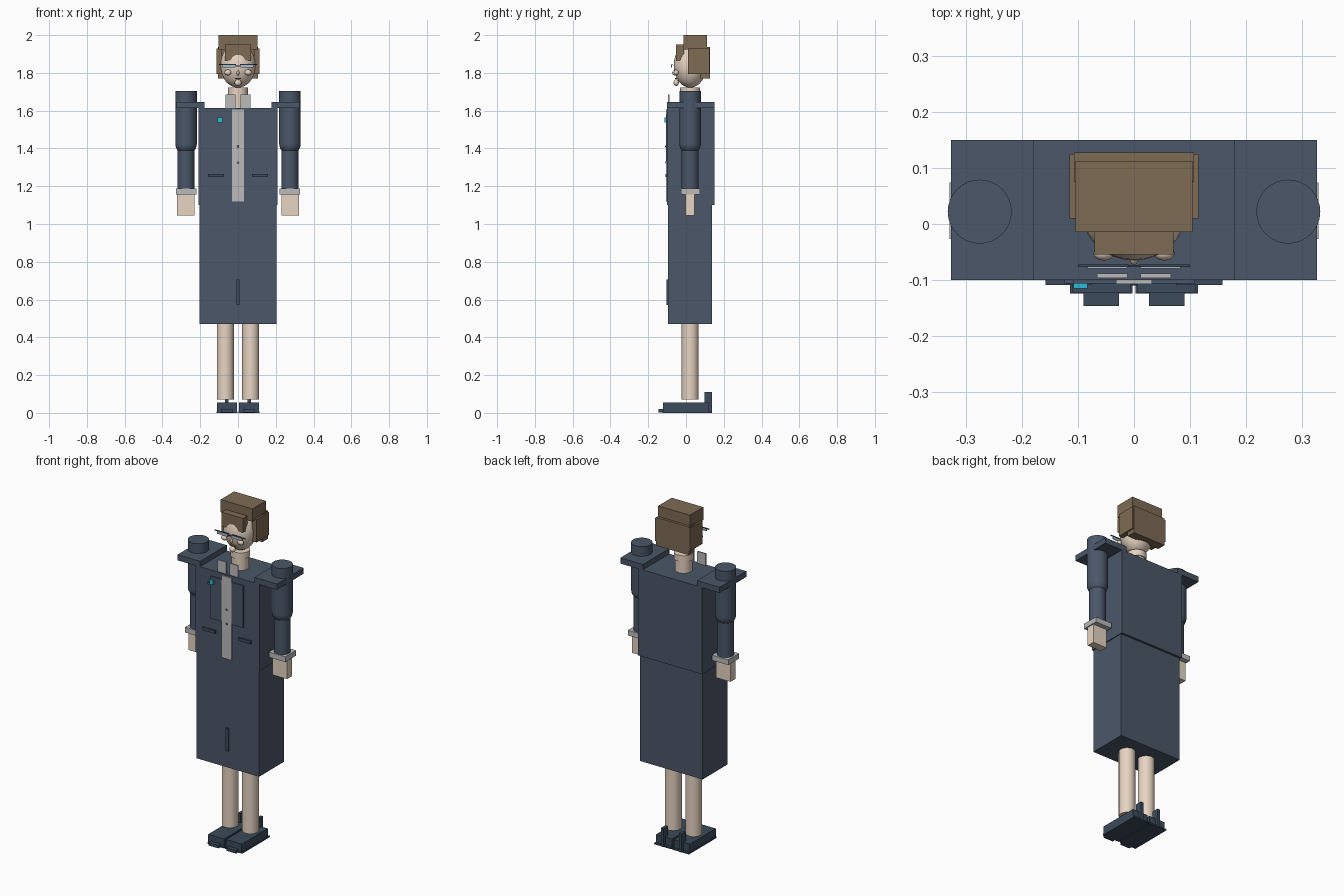
import bpy, math


def mat(name, *rgb):
    m = bpy.data.materials.new(name)
    m.diffuse_color = (*rgb, 1)
    return m


NAVY = mat("navy_cloth", 0.07, 0.095, 0.14)
DARK = mat("dark_leather", 0.045, 0.07, 0.105)
BROWN = mat("brown_hair", 0.21, 0.145, 0.09)
SKIN = mat("skin", 0.8, 0.66, 0.54)
SHIRT = mat("shirt_cloth", 0.5, 0.5, 0.5)
LENS = mat("lens_glass", 0.4, 0.5, 0.62)
CYAN = mat("cyan_enamel", 0.03, 0.5, 0.7)


def finish(name, m, smooth=False):
    o = bpy.context.object
    o.name = name
    o.data.materials.append(m)
    bpy.ops.object.transform_apply(location=False, rotation=True, scale=True)
    if smooth:
        bpy.ops.object.shade_smooth_by_angle(angle=math.radians(40))
    return o


def box(name, m, x, y, z):
    """Box from (min, max) ranges on each axis."""
    r = (x, y, z)
    bpy.ops.mesh.primitive_cube_add(size=1, location=[(a + b) / 2 for a, b in r])
    bpy.context.object.scale = [abs(b - a) for a, b in r]
    return finish(name, m)


def cyl(name, m, x, y, z, radius, rot=(0, 0, 0)):
    bpy.ops.mesh.primitive_cylinder_add(vertices=32, radius=radius, depth=z[1] - z[0],
                                        location=(x, y, (z[0] + z[1]) / 2), rotation=rot)
    return finish(name, m, True)


def ball(name, m, loc, radii):
    bpy.ops.mesh.primitive_uv_sphere_add(segments=32, ring_count=16, location=loc)
    bpy.context.object.scale = radii
    return finish(name, m, True)


# Clothes on the centre line
box("skirt", NAVY, (-0.205, 0.205), (-0.095, 0.137), (0.47, 1.10))
box("skirt_slit", DARK, (-0.009, 0.009), (-0.104, -0.09), (0.57, 0.705))
box("jacket", NAVY, (-0.21, 0.21), (-0.10, 0.15), (1.10, 1.615))
box("shirt_front", SHIRT, (-0.032, 0.032), (-0.107, -0.095), (1.118, 1.605))
for i, z in enumerate((1.41, 1.325)):
    ball(f"button_{i}", DARK, (0, -0.107, z), (0.006, 0.003, 0.006))
box("breast_pocket", NAVY, (-0.125, -0.07), (-0.106, -0.098), (1.525, 1.54))
box("lapel_pin", CYAN, (-0.108, -0.083), (-0.115, -0.10), (1.537, 1.564))

# Neck and head
cyl("neck", SKIN, 0, 0.022, (1.60, 1.70), 0.047)
cyl("neck_top", SKIN, 0, 0.022, (1.685, 1.722), 0.053)
ball("head", SKIN, (0, 0.022, 1.84), (0.093, 0.087, 0.118))
ball("nose", SKIN, (0, -0.062, 1.80), (0.007, 0.011, 0.013))
box("mouth", BROWN, (-0.016, 0.016), (-0.058, -0.03), (1.768, 1.773))
ball("chin", SKIN, (0, -0.052, 1.748), (0.018, 0.014, 0.017))
box("glasses_bridge", DARK, (-0.015, 0.015), (-0.077, -0.073), (1.834, 1.84))

# Hair blocks
box("hair_top", BROWN, (-0.104, 0.104), (-0.014, 0.112), (1.925, 2.0))
box("hair_back", BROWN, (-0.107, 0.107), (0.075, 0.127), (1.77, 1.937))
box("hair_fringe", BROWN, (-0.07, 0.07), (-0.054, -0.01), (1.865, 1.95))

# Paired parts
for s, side in ((-1, "left"), (1, "right")):
    def pbox(name, m, x, y, z):
        return box(f"{name}_{side}", m, (s * x[0], s * x[1]), y, z)

    # Face and hair sides
    pbox("hair_side", BROWN, (0.085, 0.115), (0.01, 0.125), (1.795, 1.93))
    ball(f"cheek_{side}", SKIN, (s * 0.054, -0.052, 1.802), (0.018, 0.013, 0.015))
    pbox("glasses_frame", DARK, (0.01, 0.10), (-0.077, -0.072), (1.842, 1.847))
    pbox("glasses_lens", LENS, (0.012, 0.083), (-0.079, -0.074), (1.828, 1.843))

    # Collar, lapel, pocket and shoulder pad
    pbox("collar", SHIRT, (0.012, 0.066), (-0.096, -0.088), (1.60, 1.685))
    pbox("lapel", NAVY, (0.032, 0.108), (-0.106, -0.095), (1.33, 1.58))
    pbox("pocket", DARK, (0.075, 0.158), (-0.109, -0.095), (1.248, 1.266))
    pbox("shoulder_pad", NAVY, (0.178, 0.326), (-0.10, 0.15), (1.613, 1.647))

    # Arm and hand
    ax = s * 0.275
    cyl(f"upper_arm_{side}", NAVY, ax, 0.022, (1.425, 1.705), 0.057)
    ball(f"elbow_{side}", NAVY, (ax, 0.022, 1.425), (0.057, 0.057, 0.057))
    cyl(f"forearm_{side}", NAVY, ax, 0.022, (1.17, 1.42), 0.045)
    pbox("cuff", SHIRT, (0.221, 0.329), (-0.027, 0.074), (1.157, 1.188))
    pbox("hand", SKIN, (0.229, 0.323), (-0.002, 0.045), (1.045, 1.165))

    # Leg and shoe
    cyl(f"leg_{side}", SKIN, s * 0.067, 0.022, (0.07, 0.50), 0.045)
    pbox("shoe", DARK, (0.006, 0.110), (-0.122, 0.122), (0.006, 0.055))
    pbox("shoe_sole", DARK, (0.003, 0.114), (-0.124, 0.135), (0.0, 0.008))
    pbox("shoe_toe", DARK, (0.027, 0.09), (-0.146, -0.115), (0.003, 0.02))
    pbox("shoe_heel", DARK, (0.050, 0.068), (0.097, 0.138), (0.0, 0.11))
